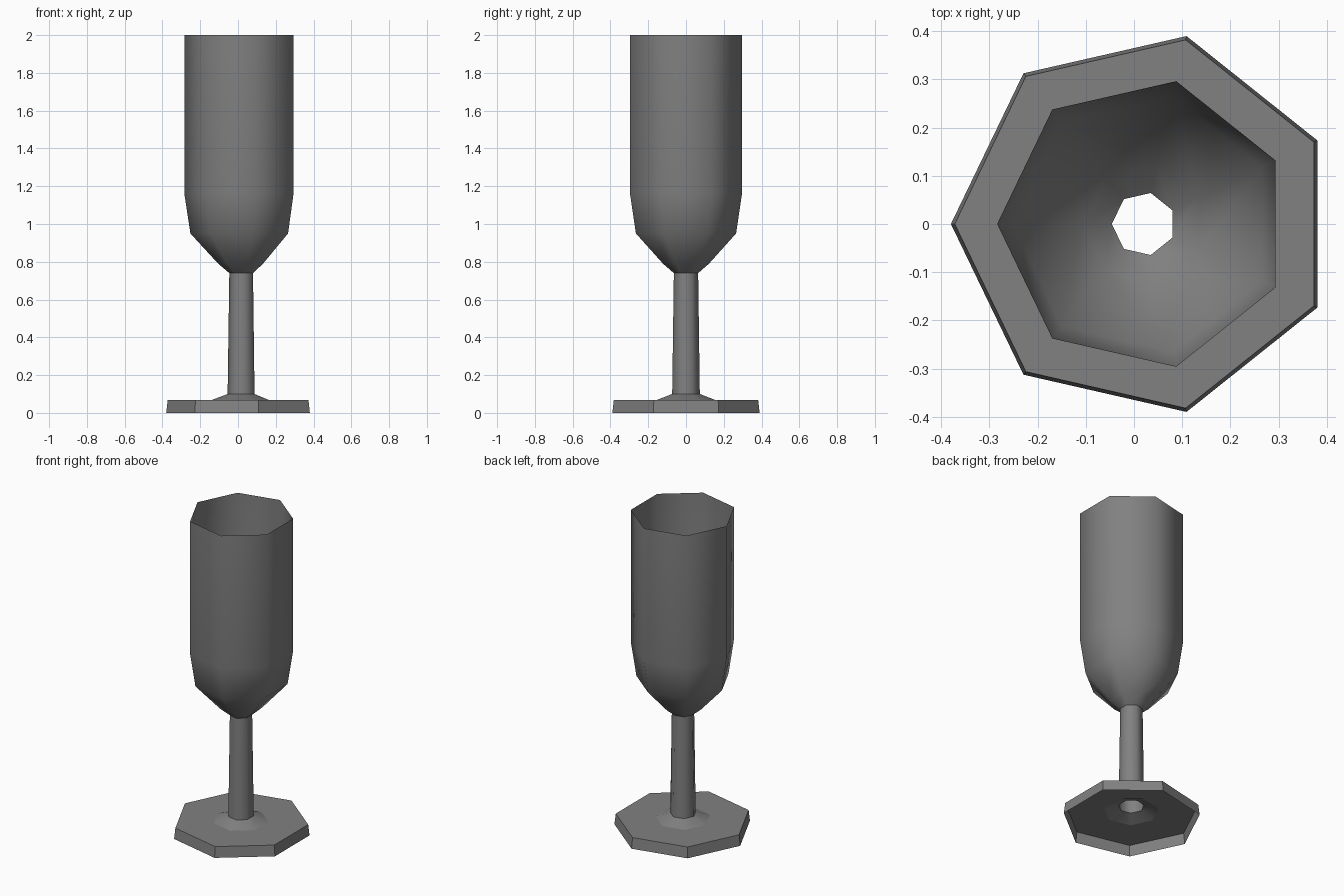
import bpy
import math

SIDES = 7
CENTRE_X = 0.02

if "Cube" in bpy.data.objects:
    bpy.data.objects.remove(bpy.data.objects["Cube"], do_unlink=True)

grey = bpy.data.materials.new("plain grey")
grey.use_nodes = True
grey.diffuse_color = (0.22, 0.22, 0.22, 1)
grey.node_tree.nodes["Principled BSDF"].inputs["Base Color"].default_value = (0.22, 0.22, 0.22, 1)


def lathe(name, profile, smooth_angle):
    """Open seven-sided shell from (radius, height) pairs, listed bottom to top."""
    verts, faces = [], []
    for radius, z in profile:
        for i in range(SIDES):
            a = math.pi + math.tau * i / SIDES
            verts.append((CENTRE_X + radius * math.cos(a), radius * math.sin(a), z))
    for r in range(len(profile) - 1):
        for i in range(SIDES):
            j = (i + 1) % SIDES
            low, high = r * SIDES, (r + 1) * SIDES
            faces.append((low + i, low + j, high + j, high + i))
    mesh = bpy.data.meshes.new(name)
    mesh.from_pydata(verts, [], faces)
    mesh.materials.append(grey)
    obj = bpy.data.objects.new(name, mesh)
    bpy.context.collection.objects.link(obj)
    bpy.ops.object.select_all(action="DESELECT")
    obj.select_set(True)
    bpy.context.view_layer.objects.active = obj
    bpy.ops.object.shade_smooth_by_angle(angle=math.radians(smooth_angle))
    return obj


# Foot: crisp rim and flat top, open underneath
lathe("foot", [(0.40, 0), (0.392, 0.068), (0.16, 0.068)], 20)
# Collar: shallow cone under the stem
lathe("collar", [(0.16, 0.068), (0.075, 0.10)], 60)
# Stem: slightly tapered hollow tube
lathe("stem", [(0.075, 0.10), (0.066, 0.74)], 60)
# Bowl: thin open cup
lathe("bowl", [(0.066, 0.74), (0.125, 0.79), (0.272, 0.95), (0.304, 1.16), (0.304, 2)], 60)
